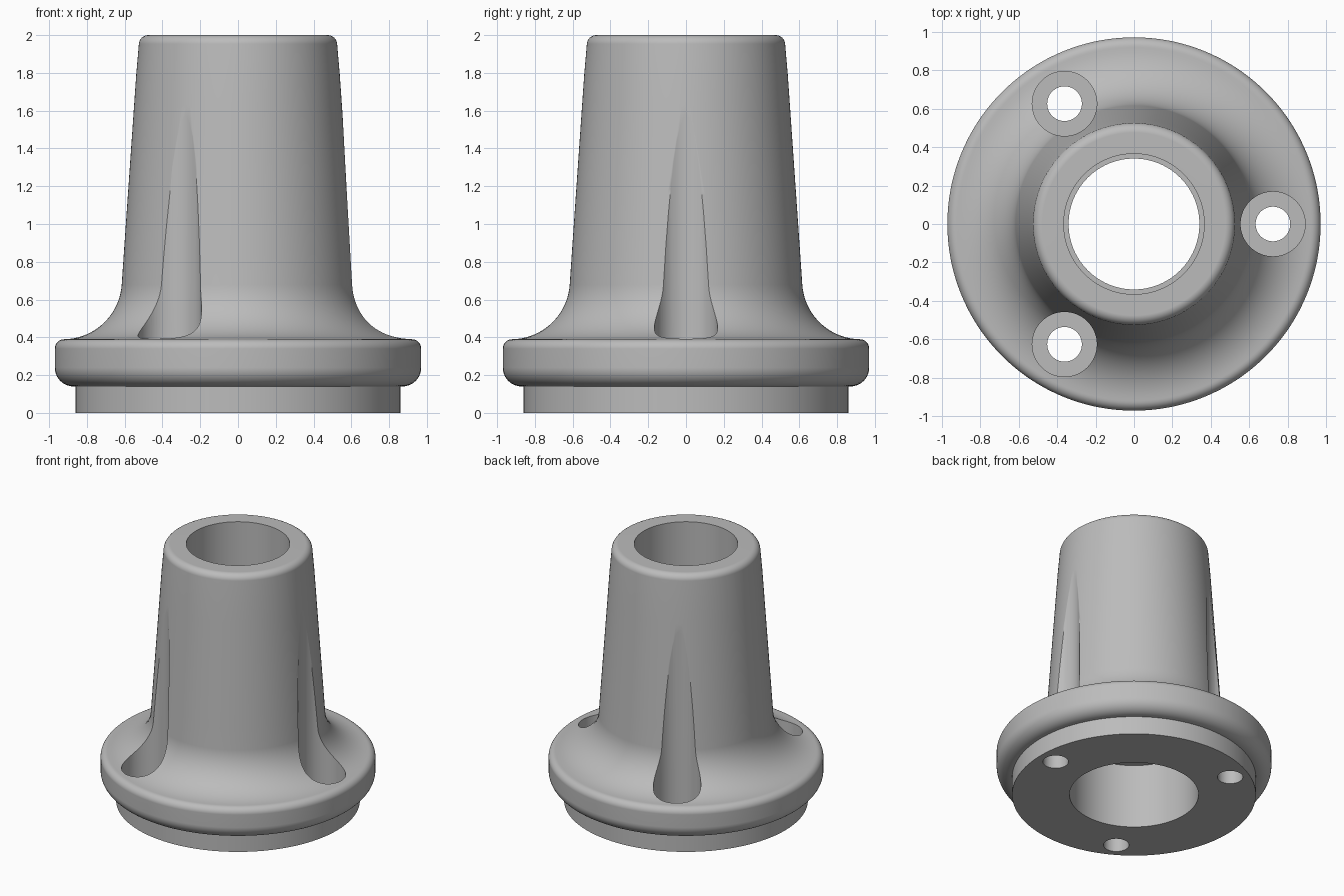
import bpy, bmesh
from math import sin, cos, radians, tau

if "Cube" in bpy.data.objects:
    bpy.data.objects.remove(bpy.data.objects["Cube"], do_unlink=True)

metal = bpy.data.materials.new("plain grey")
GREY = (0.5, 0.5, 0.5, 1)
metal.diffuse_color = GREY
metal.use_nodes = True
metal.node_tree.nodes["Principled BSDF"].inputs["Base Color"].default_value = GREY


def arc(r, z, radius, start, end, steps):
    """Points of a circular arc in the radius/height plane."""
    angles = [radians(start + (end - start) * i / steps) for i in range(steps + 1)]
    return [(r + radius * cos(a), z + radius * sin(a)) for a in angles]


def revolve(name, profile, sides, closed, center=(0, 0)):
    """Turn a profile about a vertical axis; open profiles get end caps."""
    bm = bmesh.new()
    rings = []
    for r, z in profile:
        rings.append([bm.verts.new((center[0] + r * cos(tau * i / sides),
                                    center[1] + r * sin(tau * i / sides), z))
                      for i in range(sides)])
    pairs = list(zip(rings, rings[1:]))
    if closed:
        pairs.append((rings[-1], rings[0]))
    else:
        bm.faces.new(rings[0])
        bm.faces.new(rings[-1])
    for low, high in pairs:
        for i in range(sides):
            j = (i + 1) % sides
            bm.faces.new((low[i], low[j], high[j], high[i]))
    bmesh.ops.recalc_face_normals(bm, faces=bm.faces)
    mesh = bpy.data.meshes.new(name)
    bm.to_mesh(mesh)
    bm.free()
    mesh.materials.append(metal)
    obj = bpy.data.objects.new(name, mesh)
    bpy.context.collection.objects.link(obj)
    return obj


# Turned body: spigot, rounded flange, concave fillet, tapered neck, stepped bore
outer = [(0.86, 0), (0.86, 0.14)]
outer += arc(0.87, 0.24, 0.10, -90, 0, 10)
outer += arc(0.92, 0.34, 0.05, 0, 90, 8)
outer += arc(0.925, 0.70, 0.31, 268, 184, 20)
outer += [(0.616 - 0.088 * t / 8, 0.678 + 1.27 * t / 8) for t in range(1, 8)]
outer += arc(0.475, 1.95, 0.05, 4, 90, 8)
bore = [(0.365, 2), (0.365, 1.2), (0.34, 1.2), (0.34, 0.50), (0.455, 0.50), (0.455, 0)]
body = revolve("flanged_bushing", outer + bore, 144, True)

# Three screw holes with tall clearance pockets that notch the neck
pocket = [(0.09, -0.1), (0.09, 0.15), (0.168, 0.15), (0.168, 1.9)]
for k in range(3):
    a = tau * k / 3
    cutter = revolve("screw_pocket_cutter", pocket, 64, False,
                     (0.722 * cos(a), 0.722 * sin(a)))
    cutter.hide_render = True
    cut = body.modifiers.new("screw_pocket", "BOOLEAN")
    cut.operation = "DIFFERENCE"
    cut.solver = "EXACT"
    cut.object = cutter
    bpy.context.view_layer.objects.active = body
    bpy.ops.object.modifier_apply(modifier=cut.name)
    bpy.data.objects.remove(cutter, do_unlink=True)

# Smooth shading with crisp edges
bpy.ops.object.select_all(action="DESELECT")
body.select_set(True)
bpy.context.view_layer.objects.active = body
bpy.ops.object.shade_smooth_by_angle(angle=radians(35))
weighted = body.modifiers.new("even_shading", "WEIGHTED_NORMAL")
weighted.keep_sharp = True
